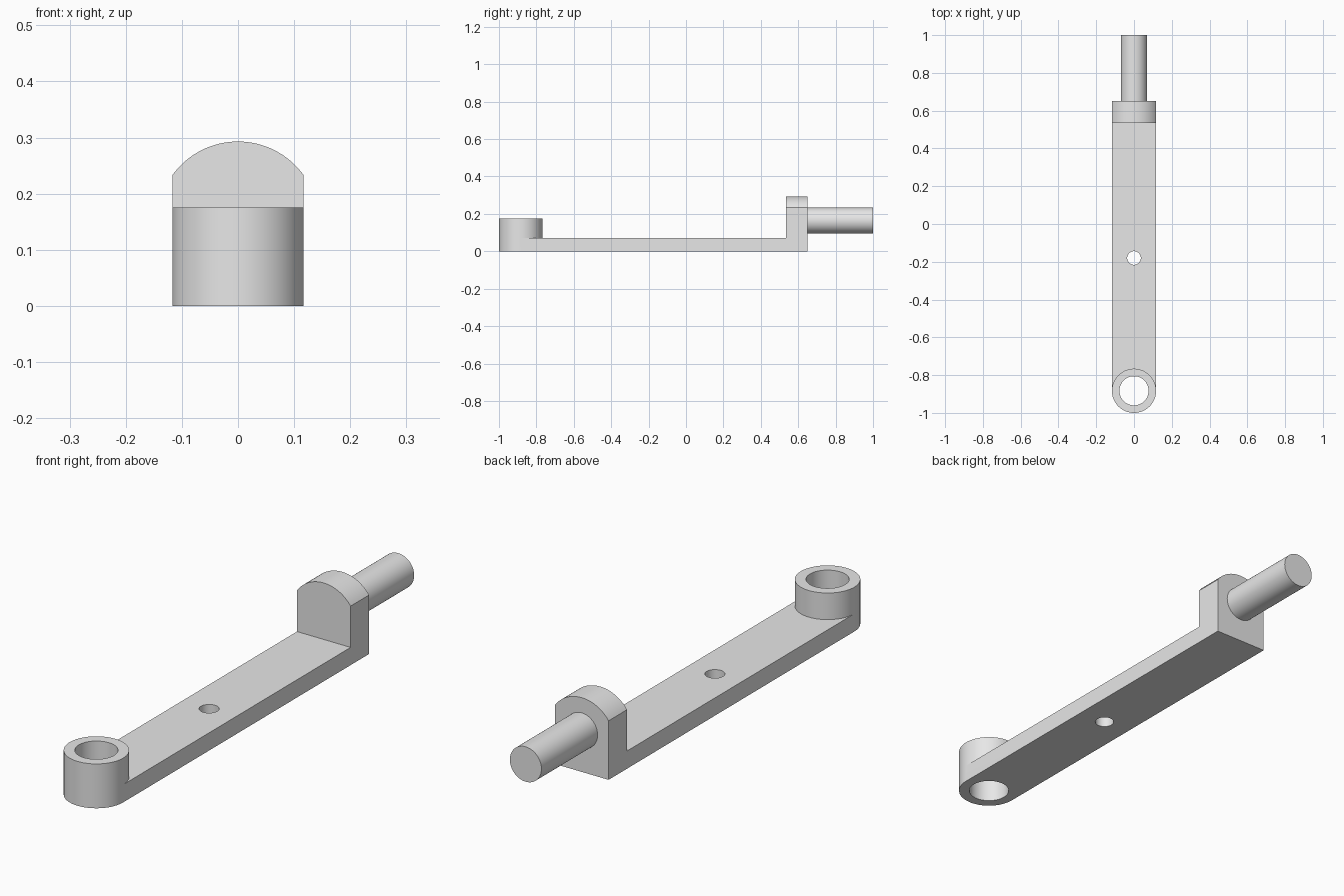
import bpy, bmesh
from math import pi, sin, cos, asin
from mathutils import Matrix, Vector

cube = bpy.data.objects.get("Cube")
if cube:
    bpy.data.objects.remove(cube, do_unlink=True)

W = 0.117            # half width of the arm
END_Y = -0.883       # centre of the socket
PLATE_H, SOCKET_H = 0.07, 0.175
BLOCK_Y0, BLOCK_Y1 = 0.535, 0.65
PIN_Z, PIN_R = 0.164, 0.069
SEG = 96

grey = bpy.data.materials.new("plain grey")
grey.use_nodes = True
grey.diffuse_color = (0.8, 0.8, 0.8, 1)
grey.node_tree.nodes["Principled BSDF"].inputs["Base Color"].default_value = (0.8, 0.8, 0.8, 1)


def arc(cx, cy, r, a0, a1, n):
    return [(cx + r * cos(a0 + (a1 - a0) * i / n), cy + r * sin(a0 + (a1 - a0) * i / n))
            for i in range(n + 1)]


def prism(name, outline, start, depth, along_y=False):
    """Extrude a flat outline up z, or along y for an outline drawn in x and z."""
    bm = bmesh.new()
    if along_y:
        verts = [bm.verts.new((a, start, b)) for a, b in outline]
        move = Vector((0, depth, 0))
    else:
        verts = [bm.verts.new((a, b, start)) for a, b in outline]
        move = Vector((0, 0, depth))
    face = bm.faces.new(verts)
    ext = bmesh.ops.extrude_face_region(bm, geom=[face], use_keep_orig=True)
    bmesh.ops.translate(bm, vec=move,
                        verts=[g for g in ext["geom"] if isinstance(g, bmesh.types.BMVert)])
    bmesh.ops.recalc_face_normals(bm, faces=bm.faces)
    mesh = bpy.data.meshes.new(name)
    bm.to_mesh(mesh)
    bm.free()
    obj = bpy.data.objects.new(name, mesh)
    mesh.materials.append(grey)
    bpy.context.collection.objects.link(obj)
    return obj


def circle(cx, cy, r):
    return arc(cx, cy, r, 0, 2 * pi, SEG)[:-1]


def combine(target, other, operation):
    mod = target.modifiers.new(other.name, 'BOOLEAN')
    mod.operation, mod.solver, mod.object = operation, 'EXACT', other
    bpy.context.view_layer.objects.active = target
    bpy.ops.object.modifier_apply(modifier=mod.name)
    bpy.data.objects.remove(other, do_unlink=True)


# flat arm with a rounded front end
arm = prism("arm", arc(0, END_Y, W, pi, 2 * pi, SEG // 2) + [(W, BLOCK_Y1), (-W, BLOCK_Y1)],
            0, PLATE_H)

# upright block with an arched top
ARCH_R, ARCH_Z = 0.144, 0.149
half = asin(W / ARCH_R)
block = prism("block", [(-W, 0), (W, 0)]
              + arc(0, ARCH_Z, ARCH_R, pi / 2 - half, pi / 2 + half, 32),
              BLOCK_Y0, BLOCK_Y1 - BLOCK_Y0, True)

# socket at the front end, pin at the back
socket = prism("socket", circle(0, END_Y, W), 0, SOCKET_H)
pin = prism("pin", circle(0, PIN_Z, PIN_R), BLOCK_Y1 - 0.05, 1.05 - BLOCK_Y1, True)
for part in (block, socket, pin):
    combine(arm, part, 'UNION')

# socket bore and small hole through the arm
for name, y, r in (("bore", END_Y, 0.077), ("small_hole", -0.18, 0.036)):
    combine(arm, prism(name, circle(0, y, r), -0.1, 0.5), 'DIFFERENCE')

bpy.ops.object.select_all(action='DESELECT')
arm.select_set(True)
bpy.context.view_layer.objects.active = arm
bpy.ops.object.shade_smooth_by_angle(angle=pi / 6)
